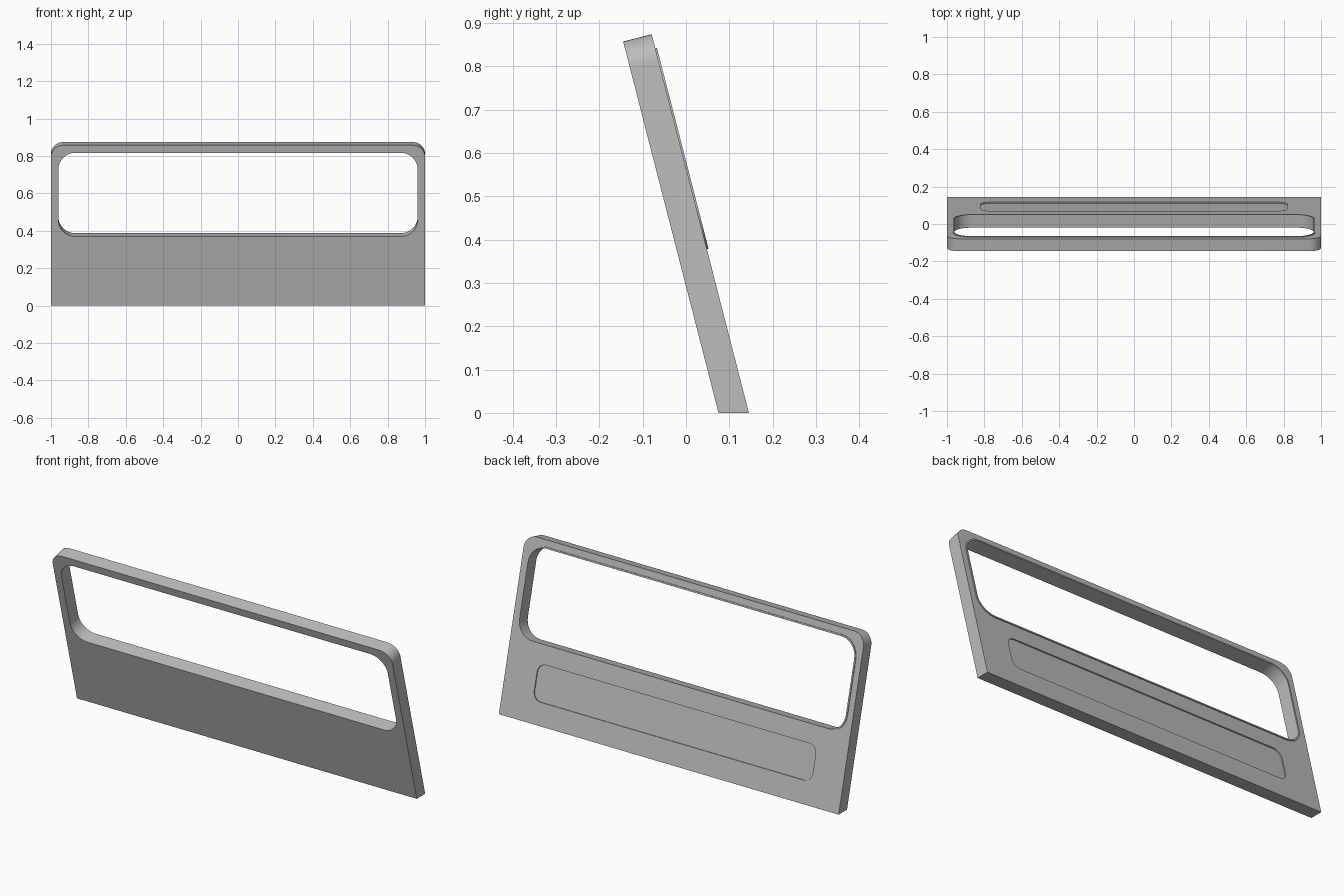
import bpy, bmesh
from math import sin, cos, tan, pi, radians
from mathutils import Matrix

if "Cube" in bpy.data.objects:
    bpy.data.objects.remove(bpy.data.objects["Cube"], do_unlink=True)

LEAN = radians(14.4)
THICK = 0.068
# local x across, local y up the slab, local z through it towards the back
FRAME = Matrix(((1, 0, 0, 0),
                (0, -sin(LEAN), cos(LEAN), 0.075),
                (0, cos(LEAN), sin(LEAN), 0),
                (0, 0, 0, 1)))

grey = bpy.data.materials.new("plain_grey")
grey.use_nodes = True
colour = (0.5, 0.5, 0.5, 1)
grey.diffuse_color = colour
grey.node_tree.nodes["Principled BSDF"].inputs["Base Color"].default_value = colour


def rounded(half, low, high, r_low, r_high, steps=10):
    """Outline of a rectangle with rounded corners."""
    points = []
    corners = ((1, low, r_low, -1), (1, high, r_high, 0),
               (-1, high, r_high, 1), (-1, low, r_low, 2))
    for side, v, r, quarter in corners:
        if r == 0:
            points.append((side * half, v))
            continue
        cx, cv = side * (half - r), v + (r if v == low else -r)
        for i in range(steps + 1):
            a = (quarter + i / steps) * pi / 2
            points.append((cx + r * cos(a), cv + r * sin(a)))
    return points


def prism(name, outline, w0, w1, level_foot=False):
    """Extrude an outline through the slab direction."""
    bm = bmesh.new()
    rings = []
    for w in (w0, w1):
        ring = []
        for x, v in outline:
            if level_foot and v < 0.001:
                v -= w * tan(LEAN)
            ring.append(bm.verts.new(FRAME @ Matrix.Translation((x, v, w)).translation))
        rings.append(ring)
    bm.faces.new(rings[0])
    bm.faces.new(rings[1])
    n = len(outline)
    for i in range(n):
        j = (i + 1) % n
        bm.faces.new((rings[0][i], rings[0][j], rings[1][j], rings[1][i]))
    bmesh.ops.recalc_face_normals(bm, faces=bm.faces)
    mesh = bpy.data.meshes.new(name)
    bm.to_mesh(mesh)
    bm.free()
    mesh.materials.append(grey)
    obj = bpy.data.objects.new(name, mesh)
    bpy.context.collection.objects.link(obj)
    return obj


def cut(target, cutter):
    bpy.context.view_layer.objects.active = target
    mod = target.modifiers.new("cut", "BOOLEAN")
    mod.operation = "DIFFERENCE"
    mod.solver = "EXACT"
    mod.object = cutter
    bpy.ops.object.modifier_apply(modifier=mod.name)


# leaning slab, and the thin raised trim around its opening
slab = prism("door_panel", rounded(1, 0, 0.885, 0, 0.065), 0, THICK, True)
trim = prism("window_trim", rounded(0.968, 0.373, 0.851, 0.098, 0.098),
             THICK - 0.002, THICK + 0.004)

# cutters for the window opening and the shallow recess on the back
window = prism("window_cutter", rounded(0.96, 0.381, 0.843, 0.09, 0.09), -0.1, 0.2)
recess = prism("recess_cutter", rounded(0.82, 0.098, 0.283, 0.045, 0.045),
               THICK - 0.006, 0.2)
cut(slab, window)
cut(slab, recess)
cut(trim, window)
for cutter in (window, recess):
    bpy.data.objects.remove(cutter, do_unlink=True)

# smooth corners with crisp edges
for obj in (slab, trim):
    bpy.ops.object.select_all(action="DESELECT")
    obj.select_set(True)
    bpy.context.view_layer.objects.active = obj
    bpy.ops.object.shade_smooth_by_angle(angle=radians(30))
